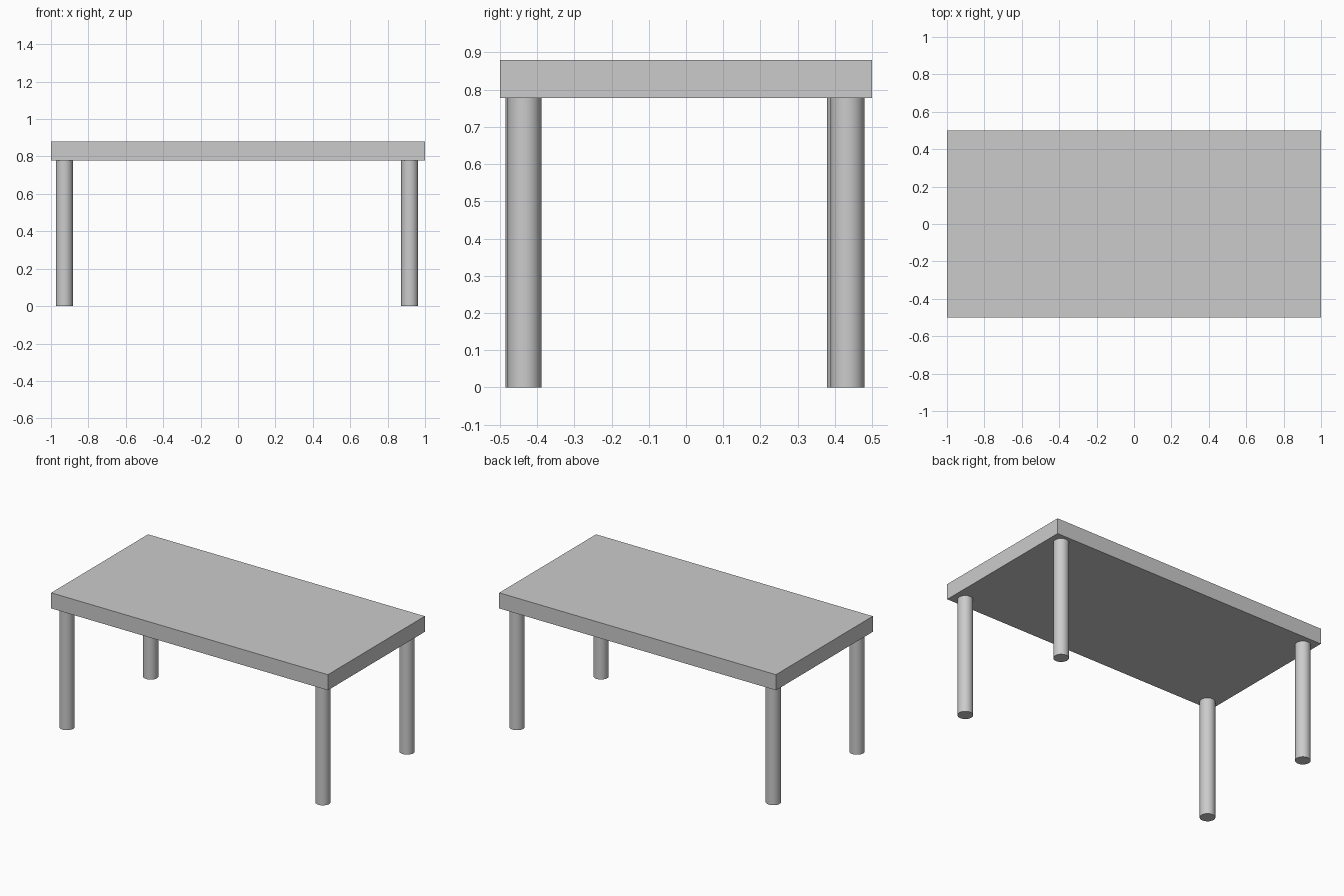
import bpy
import math

if "Cube" in bpy.data.objects:
    bpy.data.objects.remove(bpy.data.objects["Cube"])

TOP_Z = 0.88      # upper surface
UNDER_Z = 0.778   # underside of the slab
LEG_RADIUS = 0.0455

# Tabletop slab
bpy.ops.mesh.primitive_cube_add(size=1, location=(0, 0, (TOP_Z + UNDER_Z) / 2))
top = bpy.context.object
top.name = "tabletop"
top.scale = (2, 1, TOP_Z - UNDER_Z)
bpy.ops.object.transform_apply(location=False, rotation=False, scale=True)


# Round leg standing on the floor
def add_leg(name, x, y):
    bpy.ops.mesh.primitive_cylinder_add(vertices=32, radius=LEG_RADIUS, depth=UNDER_Z,
                                        location=(x, y, UNDER_Z / 2))
    bpy.context.object.name = name
    bpy.ops.object.shade_smooth_by_angle(angle=math.radians(30))


# Legs sit slightly unevenly at the four corners
add_leg("front_left_leg", -0.928, -0.44)
add_leg("back_left_leg", -0.928, 0.424)
add_leg("front_right_leg", 0.918, -0.434)
add_leg("back_right_leg", 0.918, 0.434)
